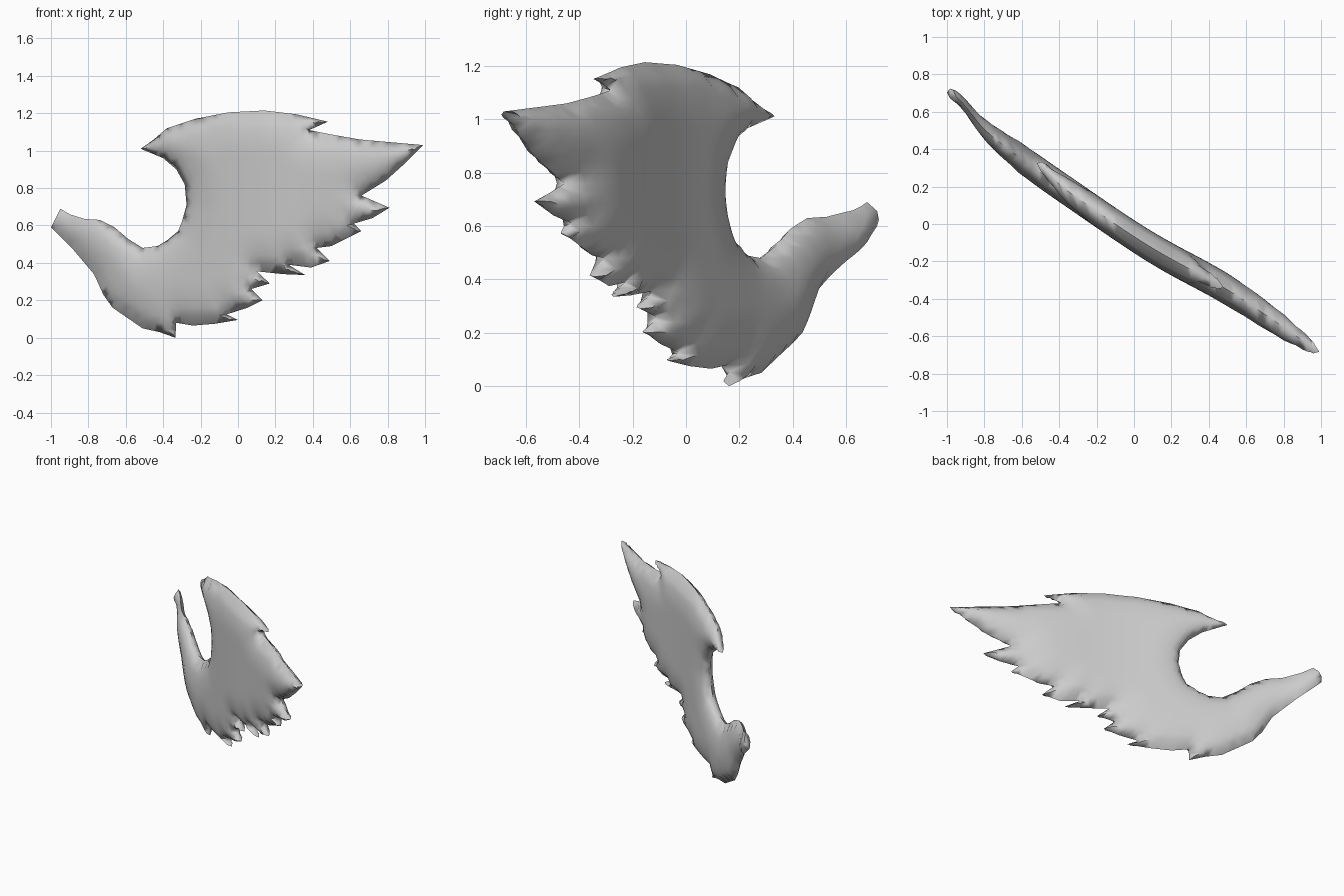
import bpy, bmesh, math
from mathutils import Vector
from mathutils.geometry import delaunay_2d_cdt, intersect_point_line

if "Cube" in bpy.data.objects:
    bpy.data.objects.remove(bpy.data.objects["Cube"], do_unlink=True)

STEP = 0.04          # mesh spacing
ROUND = 0.22         # how far the rounded rim reaches inwards
HALF_DEPTH = 0.088   # half thickness of the body of the wing
STRETCH = 1.2        # the wing is swept back, so x is foreshortened

# Wing outline in hundredths (x, z), from the top of the stump clockwise
stump_and_hollow = [(-95, 69), (-90, 66), (-82, 63.5), (-74, 63), (-66, 59), (-59, 53),
                    (-51, 48), (-43, 49), (-38, 52), (-32, 57), (-30, 62), (-27.5, 71),
                    (-28.5, 82), (-33, 90), (-40, 96)]
crest = [(-52, 101), (-45, 106), (-38, 112), (-23, 117), (-5, 120.5), (14, 121.5),
         (31, 119.5), (48, 115.5), (38, 111), (48, 109), (65, 106)]
feathers = [(99, 103), (89, 93), (79, 84), (66, 76), (81, 69.5), (72, 64), (62, 61),
            (66, 57), (50, 49), (42, 48), (49, 41), (39, 37.5), (27, 39), (36, 33.5),
            (24, 34), (10, 35.5), (17, 29), (7, 26), (13, 20), (5, 16), (-6, 12.5),
            (0, 9.5), (-12, 7.5), (-24, 6.5), (-33, 8)]
belly = [(-33.5, 0), (-42, 3), (-51, 5), (-67, 16), (-72, 23), (-77, 34), (-88, 47), (-100, 59)]
outline = [Vector(p) / 100 for p in stump_and_hollow + crest + feathers + belly]


def stretched(p):
    return Vector((p.x * STRETCH, p.y))


# The last segment, across the stump, stays open so the end is blunt
rim_segments = [(stretched(a), stretched(b)) for a, b in zip(outline, outline[1:])]


def rim_distance(p):
    q, best = stretched(p), 9.0
    for a, b in rim_segments:
        t = intersect_point_line(q, a, b)[1]
        best = min(best, (q - a.lerp(b, min(max(t, 0), 1))).length)
    return best


def half_depth(p):
    t = min(rim_distance(p) / ROUND, 1)
    taper = min(1, 0.5 + (p.x + 1) * 1.3)
    return HALF_DEPTH * taper * math.sqrt(t * (2 - t))


def bell(x, centre, width, power=2):
    return math.exp(-abs((x - centre) / width) ** power)


def sweep(p):
    # Swept back, bowed forwards at the shoulder, turned back at stump and crest tip
    y = -0.69 * p.x - 0.07 * bell(p.x, -0.3, 0.65, 4) + 0.05 * bell(p.x, -0.94, 0.09)
    if p.y > 0.85:
        y += 0.035 * bell(p.x, -0.52, 0.1)
    return y


def flat_sheet(points, edges):
    sheet = bmesh.new()
    coords, _, faces, *_ = delaunay_2d_cdt(points, edges, [], 1, 1e-5)
    verts = [sheet.verts.new((p.x, 0, p.y)) for p in coords]
    for f in faces:
        sheet.faces.new([verts[i] for i in f])
    loose = [v for v in sheet.verts if not v.link_faces]
    bmesh.ops.delete(sheet, geom=loose, context='VERTS')
    return sheet


# Subdivided rim plus a staggered grid of inner points
points = []
for a, b in zip(outline, outline[1:] + outline[:1]):
    n = max(1, math.ceil((b - a).length / STEP))
    points += [a.lerp(b, i / n) for i in range(n)]
count = len(points)
edges = [(i, (i + 1) % count) for i in range(count)]
for row in range(1, 32):
    for col in range(-26, 27):
        p = Vector(((col + 0.5 * (row % 2)) * STEP, row * STEP))
        if rim_distance(p) > 0.022:
            points.append(p)

# Spine points where the sheet spans a feather tip from rim to rim
draft = flat_sheet(points, edges)
for e in draft.edges:
    if not e.is_boundary and all(v.is_boundary for v in e.verts):
        middle = (e.verts[0].co + e.verts[1].co) / 2
        p = Vector((middle.x, middle.z))
        if rim_distance(p) > 0.004:
            points.append(p)
draft.free()
bm = flat_sheet(points, edges)

# Inflate into a front and a back skin, joined along the rim
front = list(bm.verts)
copy = bmesh.ops.duplicate(bm, geom=bm.verts[:] + bm.edges[:] + bm.faces[:])["geom"]
back = [g for g in copy if isinstance(g, bmesh.types.BMVert)]
for side, skin in ((-1, front), (1, back)):
    for v in skin:
        p = Vector((v.co.x, v.co.z))
        v.co.y = sweep(p) + side * half_depth(p)
bmesh.ops.remove_doubles(bm, verts=bm.verts[:], dist=1e-4)
bmesh.ops.holes_fill(bm, edges=[e for e in bm.edges if e.is_boundary], sides=0)
bmesh.ops.recalc_face_normals(bm, faces=bm.faces[:])

mesh = bpy.data.meshes.new("wing")
bm.to_mesh(mesh)
bm.free()
wing = bpy.data.objects.new("wing", mesh)
bpy.context.collection.objects.link(wing)

# Plain grey material
grey = bpy.data.materials.new("light grey")
grey.use_nodes = True
colour = (0.6, 0.6, 0.6, 1)
grey.diffuse_color = colour
grey.node_tree.nodes["Principled BSDF"].inputs["Base Color"].default_value = colour
mesh.materials.append(grey)

bpy.context.view_layer.objects.active = wing
wing.select_set(True)
bpy.ops.object.shade_smooth_by_angle(angle=math.radians(80))
